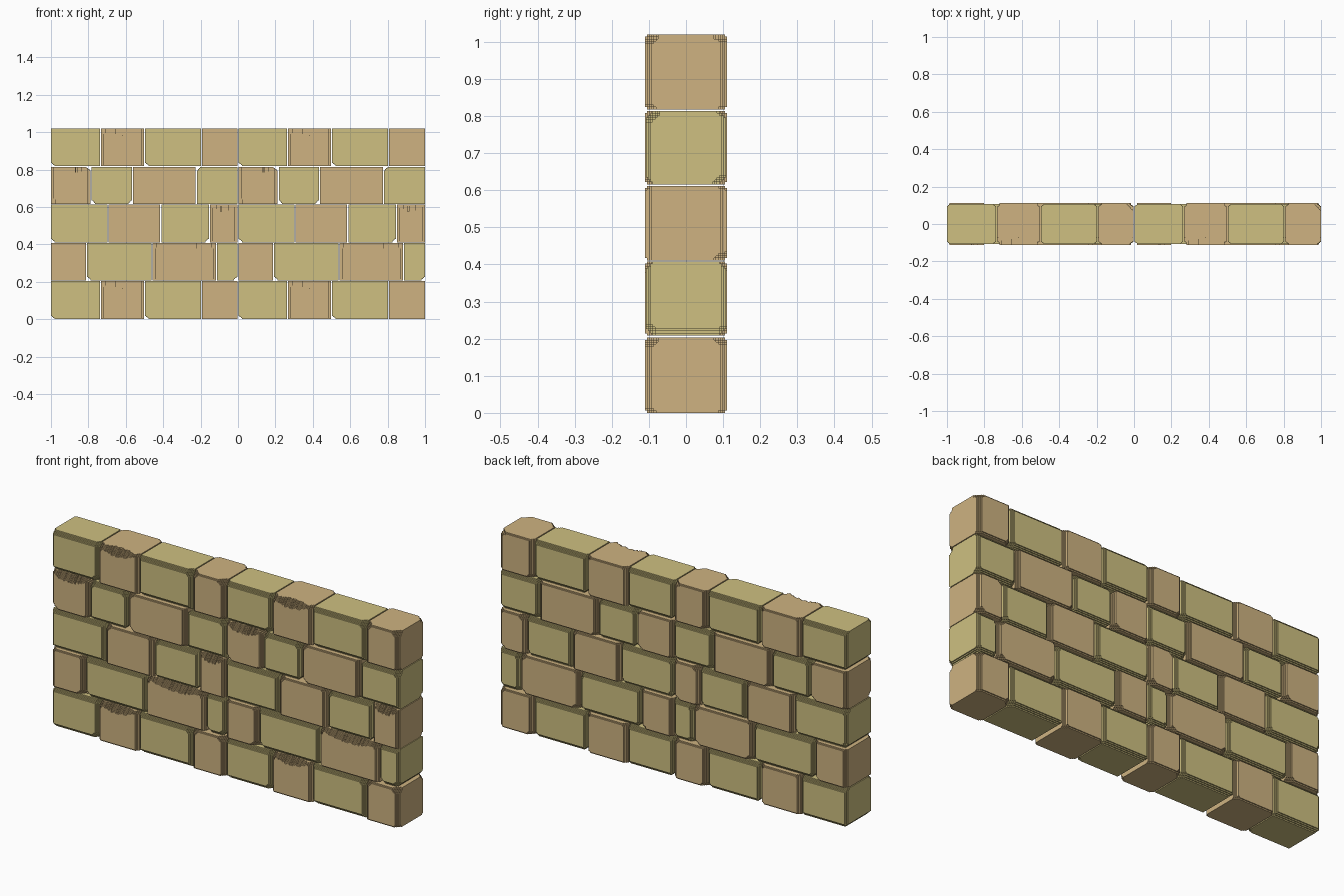
import bpy, bmesh, random
from math import sin, pi

if "Cube" in bpy.data.objects:
    bpy.data.objects.remove(bpy.data.objects["Cube"])

S = 0.006          # size of one weathering step
LAYERS = 6         # fine steps kept near every brick edge
GAP = 0.006


def material(name, rgb):
    m = bpy.data.materials.new(name)
    m.diffuse_color = (*rgb, 1)
    m.use_nodes = True
    m.node_tree.nodes["Principled BSDF"].inputs["Base Color"].default_value = m.diffuse_color
    return m


MATS = {"y": material("yellow_stone", (0.62, 0.53, 0.22)),
        "t": material("tan_stone", (0.62, 0.45, 0.22))}


def cuts(a, b, fine=False):
    """Grid lines across a brick: fine at both ends, one big cell between."""
    if fine:
        n = round((b - a) / 0.007)
        return [a + (b - a) * i / n for i in range(n + 1)]
    n = min(LAYERS, int((b - a) / S / 2 - 1))
    return [a + S * i for i in range(n + 1)] + [b - S * i for i in range(n, -1, -1)]


def brick(name, lo, hi, kind, seed, through, chip):
    rng = random.Random(seed)
    g = [cuts(lo[k], hi[k], chip and k == 0) for k in range(3)]
    n = [len(c) - 1 for c in g]
    # yellow stones wear along horizontal edges, tan ones along upright edges
    r_horizontal, r_upright = (0.02, 0.014) if kind == "y" else (0.008, 0.02)
    # random worn corners, more often on the front
    worn = {}
    for sx in (0, 1):
        for sy in (0, 1):
            for sz in (0, 1):
                worn[sx, sy, sz] = rng.choice((0.02, 0.03, 0.045)) if sy else rng.choice((0.02, 0.035, 0.048))
    rough = [rng.uniform(-0.006, 0.006) for _ in range(n[0])]

    def keep(c):
        if any(c[k] < 0 or c[k] >= n[k] for k in range(3)):
            return False
        p = [(g[k][c[k]] + g[k][c[k] + 1]) / 2 for k in range(3)]
        side = tuple(int(p[k] > (lo[k] + hi[k]) / 2) for k in range(3))
        d = [min(p[k] - lo[k], hi[k] - p[k]) for k in range(3)]
        if d[1] + d[2] < r_horizontal or d[0] + d[1] < r_upright:
            return False
        if (side[0], side[2]) in through and d[0] + d[2] < 0.022:
            return False
        if sum(d) < worn[side]:
            return False
        if chip and side[1] == 0 and side[2] == 1:      # broken front top edge
            t = (p[0] - lo[0]) / (hi[0] - lo[0])
            if 0.08 < t < 0.92:
                u = (t - 0.08) / 0.84
                if d[1] + d[2] < 0.014 + 0.024 * sin(pi * u) + rough[c[0]]:
                    return False
        return True

    solid = {(i, j, k) for i in range(n[0]) for j in range(n[1]) for k in range(n[2])
             if keep((i, j, k))}
    bm = bmesh.new()
    verts = {}

    def vert(q):
        if q not in verts:
            verts[q] = bm.verts.new([g[k][q[k]] for k in range(3)])
        return verts[q]

    # skin: one quad wherever a kept cell meets empty space
    for c in solid:
        for axis in range(3):
            u, v = (axis + 1) % 3, (axis + 2) % 3
            for step in (0, 1):
                near = list(c)
                near[axis] += 1 if step else -1
                if tuple(near) in solid:
                    continue
                loop = []
                for du, dv in ((0, 0), (1, 0), (1, 1), (0, 1)):
                    q = list(c)
                    q[axis] += step
                    q[u] += du
                    q[v] += dv
                    loop.append(vert(tuple(q)))
                bm.faces.new(loop if step else loop[::-1])
    me = bpy.data.meshes.new(name)
    bm.to_mesh(me)
    bm.free()
    me.materials.append(MATS[kind])
    bpy.context.collection.objects.link(bpy.data.objects.new(name, me))


# courses: z range, joints over one unit, colours, cut-through corners, chipped stones
A = ([0, 0.265, 0.5, 0.805, 1], "ytyt", {0: [(0, 0)], 2: [(0, 0)]}, {1})
B = ([0, 0.19, 0.54, 0.885, 1], "tyty", {1: [(0, 0)], 3: [(1, 0)]}, {2})
C = ([0, 0.305, 0.587, 0.847, 1], "ytyt", {0: [(0, 0)], 2: [(1, 0)]}, {3})
D = ([0, 0.215, 0.435, 0.777, 1], "tyty", {0: [(1, 1)], 1: [(0, 0), (1, 0)], 3: [(0, 1)]}, {0})
COURSES = [(0, 0.203, A), (0.208, 0.408, B), (0.411, 0.612, C),
           (0.616, 0.814, D), (0.818, 1.02, A)]

# the one-unit pattern is laid twice side by side
for row, (z0, z1, (joints, kinds, through, chips)) in enumerate(COURSES):
    for half in (0, 1):
        for i, kind in enumerate(kinds):
            x0, x1 = joints[i] - 1 + half, joints[i + 1] - 1 + half
            if x0 > -0.999:
                x0 += GAP / 2
            if x1 < 0.999:
                x1 -= GAP / 2
            d = 0.108 if kind == "y" else 0.111
            brick(f"brick_{row + 1}_{half * 4 + i + 1}", (x0, -d, z0), (x1, d, z1), kind,
                  100 * (row % 4) + i, through.get(i, []), i in chips)
